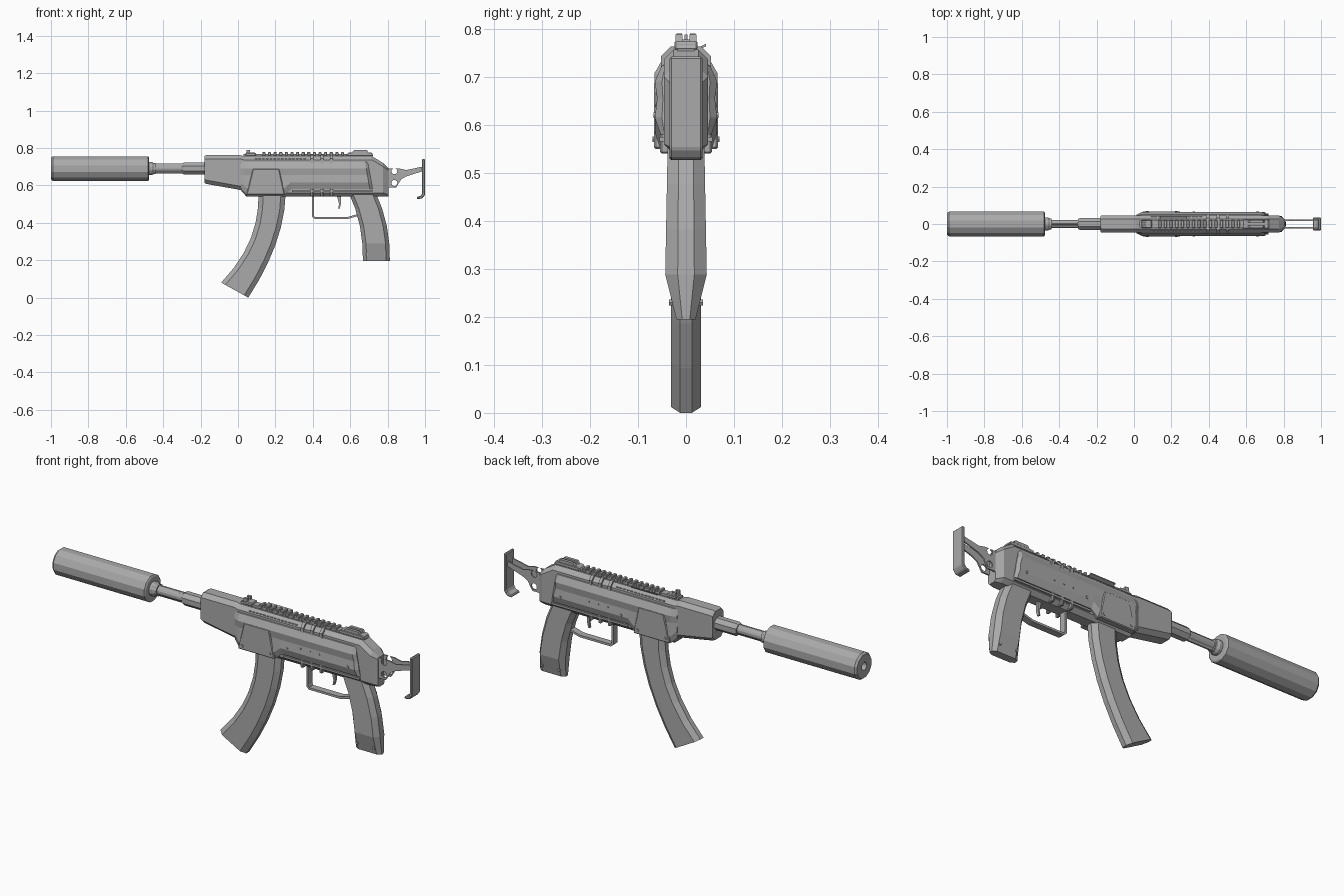
import bpy, bmesh, math

cube = bpy.data.objects.get("Cube")
if cube:
    bpy.data.objects.remove(cube, do_unlink=True)

grey = (.4, .4, .4, 1)
metal = bpy.data.materials.new("gunmetal grey")
metal.use_nodes = True
metal.diffuse_color = grey
metal.node_tree.nodes["Principled BSDF"].inputs["Base Color"].default_value = grey

# Shared levels: bore axis, top and underside of the receiver, its half width
BORE, TOP, UNDER, HALF = .69, .757, .54, .046


def loft(name, rings, mirror=False, bevel=None):
    """Skin a series of equal-length rings and cap both ends."""
    bm = bmesh.new()
    rings = [[bm.verts.new(point) for point in ring] for ring in rings]
    for near, far in zip(rings, rings[1:]):
        for i in range(len(near)):
            bm.faces.new((near[i - 1], near[i], far[i], far[i - 1]))
    bm.faces.new(rings[0])
    bm.faces.new(rings[-1])
    bmesh.ops.recalc_face_normals(bm, faces=bm.faces)
    mesh = bpy.data.meshes.new(name)
    bm.to_mesh(mesh)
    bm.free()
    mesh.materials.append(metal)
    part = bpy.data.objects.new(name, mesh)
    bpy.context.collection.objects.link(part)
    if bevel:
        modifier = part.modifiers.new("Bevel", 'BEVEL')
        modifier.width, modifier.segments = bevel, 1
    if mirror:
        part.modifiers.new("Mirror", 'MIRROR').use_axis = (False, True, False)
    return part


def plate(name, outline, inner, outer, **options):
    """Extrude a side outline (x, z) between two depths."""
    return loft(name, [[(x, y, z) for x, z in outline] for y in (inner, outer)], **options)


def slab(name, outline, half, **options):
    """Extrude a side outline equally to both sides."""
    return plate(name, outline, -half, half, **options)


def rectangle(left, right, low, high):
    return [(left, low), (right, low), (right, high), (left, high)]


def polygon(x, z, radius, sides):
    """Regular polygon with a flat on top."""
    turns = [math.tau * (i + .5) / sides for i in range(sides)]
    return [(x + radius * math.sin(a), z + radius * math.cos(a)) for a in turns]


def lathe(name, profile, z=BORE, sides=12):
    """Turn (x, radius) stations round an axis along x."""
    return loft(name, [[(x, *point) for point in polygon(0, z, radius, sides)]
                       for x, radius in profile])


def octagon(x, half, top, under, cut=.02):
    """Cross-section at x with cut corners."""
    right = [(x, half - cut, top), (x, half, top - cut),
             (x, half, under + cut), (x, half - cut, under)]
    return right + [(x, -y, z) for x, y, z in reversed(right)]


def bar_ring(front, rear, half, cut):
    """Slice of a downward bar whose front and rear corners are cut."""
    (front_x, front_z), (rear_x, rear_z) = front, rear
    share = cut / math.dist(front, rear)
    run, fall = (rear_x - front_x) * share, (rear_z - front_z) * share
    nose = half * .4
    right = [(front_x, nose, front_z), (front_x + run, half, front_z + fall),
             (rear_x - run, half, rear_z - fall), (rear_x, nose, rear_z)]
    return right + [(x, -y, z) for x, y, z in reversed(right)]


def rivet(name, x, z, depth, radius=.007):
    plate(name, polygon(x, z, radius, 6), depth - .01, depth, mirror=True)


# Suppressor with hollow muzzle, barrel and sleeve
lathe("suppressor", [(-.85, .02), (-1, .02), (-1, .06), (-.99, .068), (-.48, .068), (-.475, .06)])
lathe("suppressor_collar", [(-.48, .036), (-.46, .036), (-.45, .03), (-.44, .03)])
lathe("barrel", [(-.46, .022), (-.28, .022)])
for side in (-.02, .02):
    lathe("barrel_rod", [(-.45, .008), (-.28, .008)], z=BORE + side, sides=6)
lathe("barrel_sleeve", [(-.3, .028), (-.29, .034), (-.17, .034)], sides=8)

# Handguard deepening toward the receiver
loft("handguard", [octagon(-.18, HALF - .003, TOP, .613), octagon(-.17, HALF, TOP + .005, .608),
                   octagon(.01, HALF, TOP + .005, .576), octagon(.03, HALF, TOP, .57)])

# Receiver core, narrowing to the rear block
loft("receiver_core", [octagon(.01, HALF, TOP, .58), octagon(.045, HALF, TOP, UNDER),
                       octagon(.715, HALF, TOP, UNDER), octagon(.775, HALF, .72, UNDER),
                       octagon(.805, .026, BORE, UNDER, cut=.01)])


# Ridged side shells, leaning forward more toward the rear
def shell_ring(x, low, swell=1):
    profile = [(0, .728), (.01, .724), (.025, BORE), (.02, .655),
               (.025, low + .035), (.013, low), (0, low)]
    return [(x - x * (z - low) * .25, .04 + bulge * swell, z) for bulge, z in profile]


loft("side_shell", [shell_ring(.015, .58, swell=.4), shell_ring(.045, .55),
                    shell_ring(.25, .55), shell_ring(.285, .58),
                    shell_ring(.705, .58), shell_ring(.72, .58, swell=.4)], mirror=True)
plate("magwell_plate", [(.08, BORE), (.22, BORE), (.25, .55), (.045, .55)],
      .045, .067, mirror=True, bevel=.004)
plate("lower_trim", rectangle(.29, .72, .565, .575), .04, .055, mirror=True)
for x in (.07, .225):
    rivet("magwell_rivet", x, .57, .07)
for x in (.32, .66):
    rivet("shell_rivet", x, .62, .068)

# Cross straps over the top, with pins and ribs below
for i in range(3):
    x = .395 + i * .053
    left, right = x - .008, x + .008
    loft("top_strap", [octagon(end, HALF + .006, TOP + .006, BORE) for end in (left, right)])
    slab("lower_rib", rectangle(left, right, UNDER, .6), .054, bevel=.004)
    rivet("shell_pin", x, .64, .065, radius=.004)

# Row of vents along the upper chamfer
for i in range(14):
    x = .09 + i * .02
    plate("vent", rectangle(x, x + .013, .738, .745), .03, .042, mirror=True)

# Top rail, sights and ejection flap
slab("rail_base", rectangle(.03, .72, .75, .768), .018)
for i in range(15):
    x = .13 + i * .03
    slab("rail_tooth", rectangle(x, x + .017, TOP, .778), .021, bevel=.003)
slab("front_sight_base", rectangle(.04, .095, TOP, .775), .022, bevel=.004)
plate("front_sight_ear", rectangle(.045, .065, .77, .79), .008, .02, mirror=True)
slab("front_sight_post", rectangle(.052, .058, .77, .788), .003)
slab("rear_sight_base", [(.575, TOP), (.725, TOP), (.715, .775), (.59, .775)], .024, bevel=.003)
plate("rear_sight_ear", [(.605, .77), (.7, .77), (.69, .788), (.62, .788)],
      .007, .022, mirror=True)
flap_edge = [(.018, .752), (.042, .764), (.042, .769), (.018, TOP)]
loft("ejection_flap", [[(x, *point) for point in flap_edge] for x in (.14, .28)])

# Magazine sweeping forward along two power curves
magazine_rings = []
for i in range(7):
    t = i / 6
    front = (.11 - .2 * t ** 2.3, .56 - .48 * t)
    rear = (.255 - .2 * t ** 1.85, .56 - .56 * t)
    magazine_rings.append(bar_ring(front, rear, half=.031, cut=.025))
loft("magazine", magazine_rings)

# Pistol grip curving down to a tapered foot
grip_rings = []
for i in range(5):
    t = i / 4
    sweep = .08 * (1 - t) ** 2.3
    z = .57 - .375 * t
    half = .02 if i == 4 else .038 + .007 * t
    grip_rings.append(bar_ring((.668 - sweep, z), (.812 - sweep, z), half, cut=.02))
loft("grip", grip_rings)
for x in (BORE, .785):
    rivet("grip_rivet", x, .23, .035)

# Trigger inside a bent strip guard
guard_path = [(.395, UNDER), (.395, .433), (.41, .42), (.585, .42), (.65, .438)]
guard_inside = [(x + .01 if x < .4 else x, z + .011) for x, z in reversed(guard_path)]
slab("trigger_guard", guard_path + guard_inside, .017)
slab("trigger", [(.53, UNDER), (.55, UNDER), (.55, .5), (.543, .475), (.536, .475), (.54, .5)],
     .007)

# Folding stock: twin drilled side plates and a curled butt
arm = plate("stock_arm", [(.795, BORE), (.865, BORE), (.9, .682), (.985, .7), (.985, .675),
                          (.9, .648), (.872, .632), (.845, .588), (.795, .588)],
            .017, .024, mirror=True)
for z in (.675, .613):
    cutter = slab("stock_hole_cutter", polygon(.836, z, .016, 10), .1)
    cutter.hide_render = cutter.hide_viewport = True
    hole = arm.modifiers.new("Hole", 'BOOLEAN')
    hole.object, hole.solver = cutter, 'EXACT'
slab("butt_plate", [(.985, .742), (1, .742), (1, .55), (.985, .53), (.956, .526),
                    (.956, .538), (.978, .545), (.985, .56)], .034, bevel=.004)
